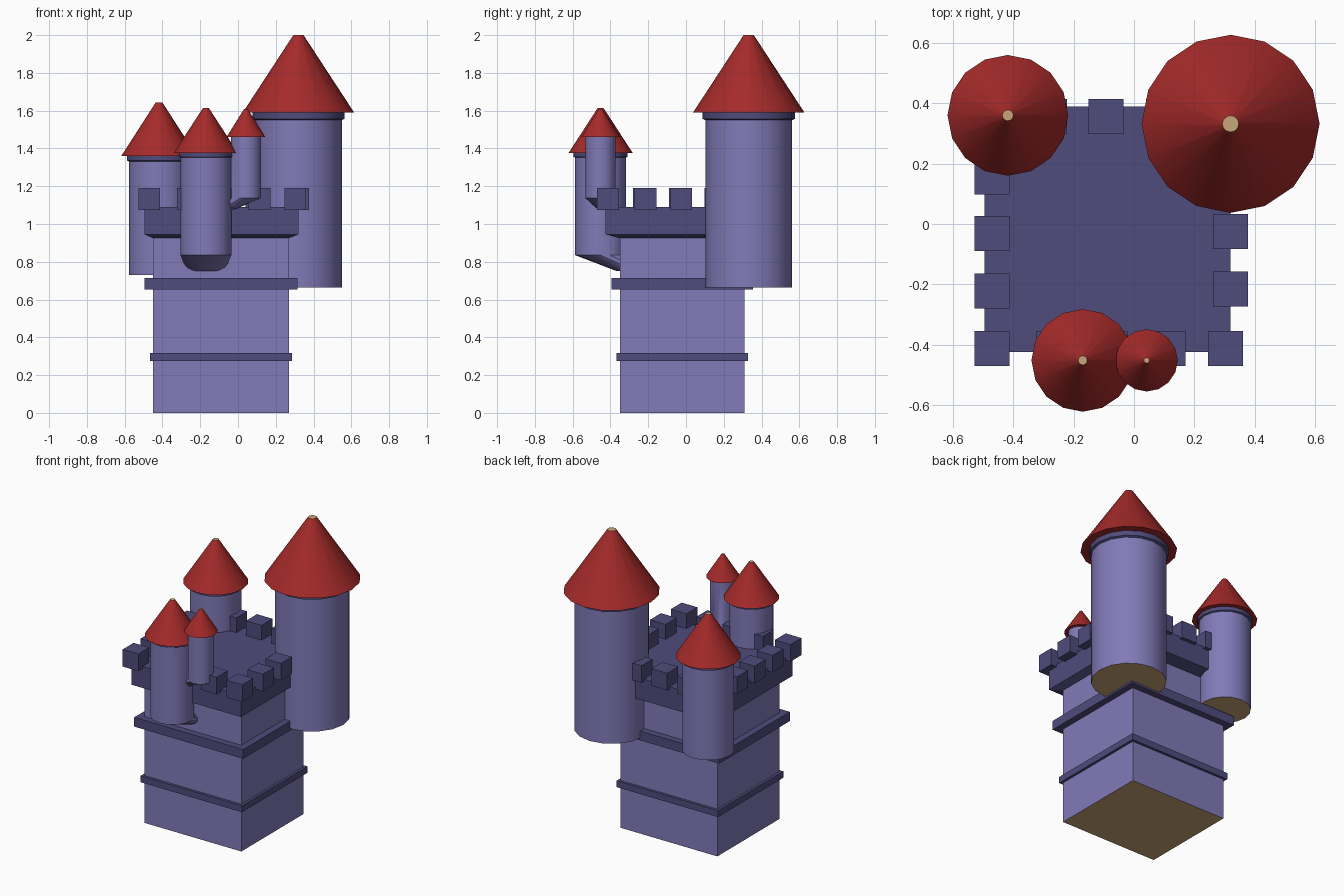
import bpy, bmesh, math

if "Cube" in bpy.data.objects:
    bpy.data.objects.remove(bpy.data.objects["Cube"])


def material(name, r, g, b):
    m = bpy.data.materials.new(name)
    m.diffuse_color = (r, g, b, 1)
    m.use_nodes = True
    m.node_tree.nodes["Principled BSDF"].inputs["Base Color"].default_value = m.diffuse_color
    return m


WALL = material("light purple wall", 0.223, 0.195, 0.479)
TRIM = material("dark purple trim", 0.080, 0.072, 0.202)
ROOF = material("red roof", 0.376, 0.023, 0.023)
BASE = material("tan underside", 0.578, 0.376, 0.188)


def loft(name, rings, mats, cap_bottom=0, cap_top=0, smooth=False):
    """Skin a stack of matching rings and cap both ends."""
    bm = bmesh.new()
    loops = [[bm.verts.new(p) for p in ring] for ring in rings]
    n = len(loops[0])
    for a, b in zip(loops, loops[1:]):
        for i in range(n):
            f = bm.faces.new((a[i], a[(i + 1) % n], b[(i + 1) % n], b[i]))
            f.smooth = smooth
    bm.faces.new(loops[0][::-1]).material_index = cap_bottom
    bm.faces.new(loops[-1]).material_index = cap_top
    bmesh.ops.recalc_face_normals(bm, faces=bm.faces)
    # keep the hard edges sharp
    for e in bm.edges:
        if e.calc_face_angle(0) > math.radians(35):
            e.smooth = False
    me = bpy.data.meshes.new(name)
    bm.to_mesh(me)
    bm.free()
    for m in mats:
        me.materials.append(m)
    ob = bpy.data.objects.new(name, me)
    bpy.context.collection.objects.link(ob)
    return ob


def rect(x0, x1, y0, y1, z):
    return [(x0, y0, z), (x1, y0, z), (x1, y1, z), (x0, y1, z)]


def circle(x, y, z, r, n=16):
    return [(x + r * math.cos(math.tau * i / n), y + r * math.sin(math.tau * i / n), z)
            for i in range(n)]


# Square keep with its two bands and the flared parapet
BODY = (-0.45, 0.27, -0.35, 0.31)


def grown(d, z):
    return rect(BODY[0] - d, BODY[1] + d, BODY[2] - d, BODY[3] + d, z)


loft("keep_body", [grown(0, 0), grown(0, 0.94)], [WALL, BASE], cap_bottom=1)
loft("lower_band", [grown(0.017, 0.275), grown(0.017, 0.318)], [TRIM])
loft("upper_band", [grown(0.045, 0.652), grown(0.045, 0.714)], [TRIM])
TOP = (-0.495, 0.32, -0.425, 0.39)
loft("parapet", [grown(0, 0.925), rect(*TOP, 0.945), rect(*TOP, 1.09)], [TRIM])

# Battlement blocks around the parapet
blocks = [(-0.47, y) for y in (-0.412, -0.222, -0.032, 0.155)]
blocks += [(x, -0.412) for x in (-0.265, -0.08, 0.113, 0.303)]
blocks += [(0.319, y) for y in (-0.215, -0.025)]
blocks += [(x, 0.357) for x in (-0.28, -0.092, 0.098)]
h = 0.058
for i, (x, y) in enumerate(blocks):
    r = (x - h, x + h, y - h, y + h)
    loft(f"battlement_{i + 1}", [rect(*r, 1.075), rect(*r, 1.19)], [TRIM])


# Round towers: shaft (optionally with a slanted corbel), collar and cone roof
def tower(name, x, y, r, z0, z1, collar, roof_r, tip_z, tip_r, corbel=None):
    rings = [circle(x, y, z0, r), circle(x, y, z1, r)]
    if corbel:
        rings.insert(0, circle(*corbel))
    loft(name + "_shaft", rings, [WALL, BASE], cap_bottom=0 if corbel else 1, smooth=True)
    if collar:
        loft(name + "_collar", [circle(x, y, z1 - collar * 1.2, r),
                                circle(x, y, z1 - collar, r * 1.06),
                                circle(x, y, z1 + 0.003, r * 1.06)], [TRIM], smooth=True)
    loft(name + "_roof", [circle(x, y, z1, roof_r), circle(x, y, tip_z, tip_r)],
         [ROOF, BASE], cap_top=1, smooth=True)


tower("great_tower", 0.32, 0.332, 0.23, 0.665, 1.59, 0.033, 0.295, 2.0, 0.027)
tower("back_tower", -0.418, 0.36, 0.16, 0.73, 1.36, 0.024, 0.20, 1.643, 0.018)
tower("front_tower", -0.17, -0.452, 0.135, 0.835, 1.376, 0.02, 0.17, 1.615, 0.015,
      corbel=(-0.17, -0.27, 0.752, 0.10))
tower("small_turret", 0.042, -0.452, 0.08, 1.137, 1.46, 0, 0.103, 1.61, 0.009,
      corbel=(-0.06, -0.42, 1.08, 0.05))
